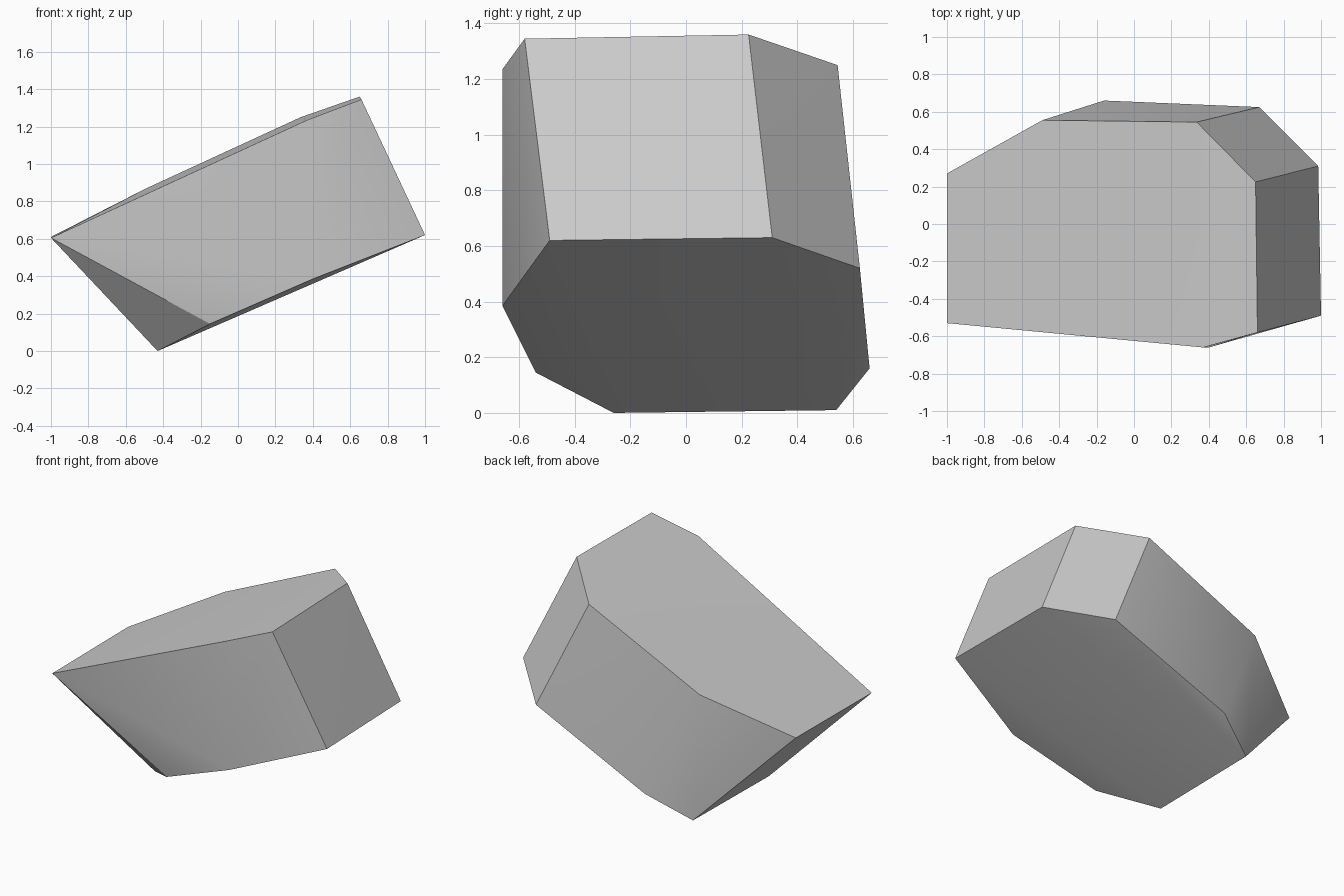
import bpy
import bmesh
import math

cube = bpy.data.objects.get("Cube")
if cube:
    bpy.data.objects.remove(cube, do_unlink=True)

# Plain grey stone
stone = bpy.data.materials.new("stone grey")
stone.use_nodes = True
color = (0.6, 0.6, 0.6, 1)
stone.diffuse_color = color
stone.node_tree.nodes["Principled BSDF"].inputs["Base Color"].default_value = color

# Corners of the sloping upper face
upper_rim = [
    (-1, 0.27, 0.61), (-0.49, 0.555, 0.87), (0.335, 0.545, 1.25),
    (0.65, 0.225, 1.36), (0.66, -0.58, 1.345), (0.37, -0.66, 1.235),
    (-1, -0.53, 0.605),
]
# Corners of the sloping underside
lower_rim = [
    (1, -0.49, 0.62), (0.985, 0.31, 0.63), (0.67, 0.625, 0.52),
    (-0.16, 0.66, 0.16), (-0.43, 0.54, 0.01), (-0.43, -0.26, 0),
    (-0.15, -0.54, 0.145), (0.4, -0.66, 0.385),
]

# Stone block wrapped around both rims
bm = bmesh.new()
for corner in upper_rim + lower_rim:
    bm.verts.new(corner)
bmesh.ops.convex_hull(bm, input=bm.verts[:])
bmesh.ops.recalc_face_normals(bm, faces=bm.faces[:])
mesh = bpy.data.meshes.new("stone_block")
bm.to_mesh(mesh)
bm.free()

block = bpy.data.objects.new("stone_block", mesh)
bpy.context.collection.objects.link(block)
mesh.materials.append(stone)

# Soft shading across shallow facets, crisp main edges
bpy.ops.object.select_all(action="DESELECT")
block.select_set(True)
bpy.context.view_layer.objects.active = block
bpy.ops.object.shade_smooth_by_angle(angle=math.radians(30))
